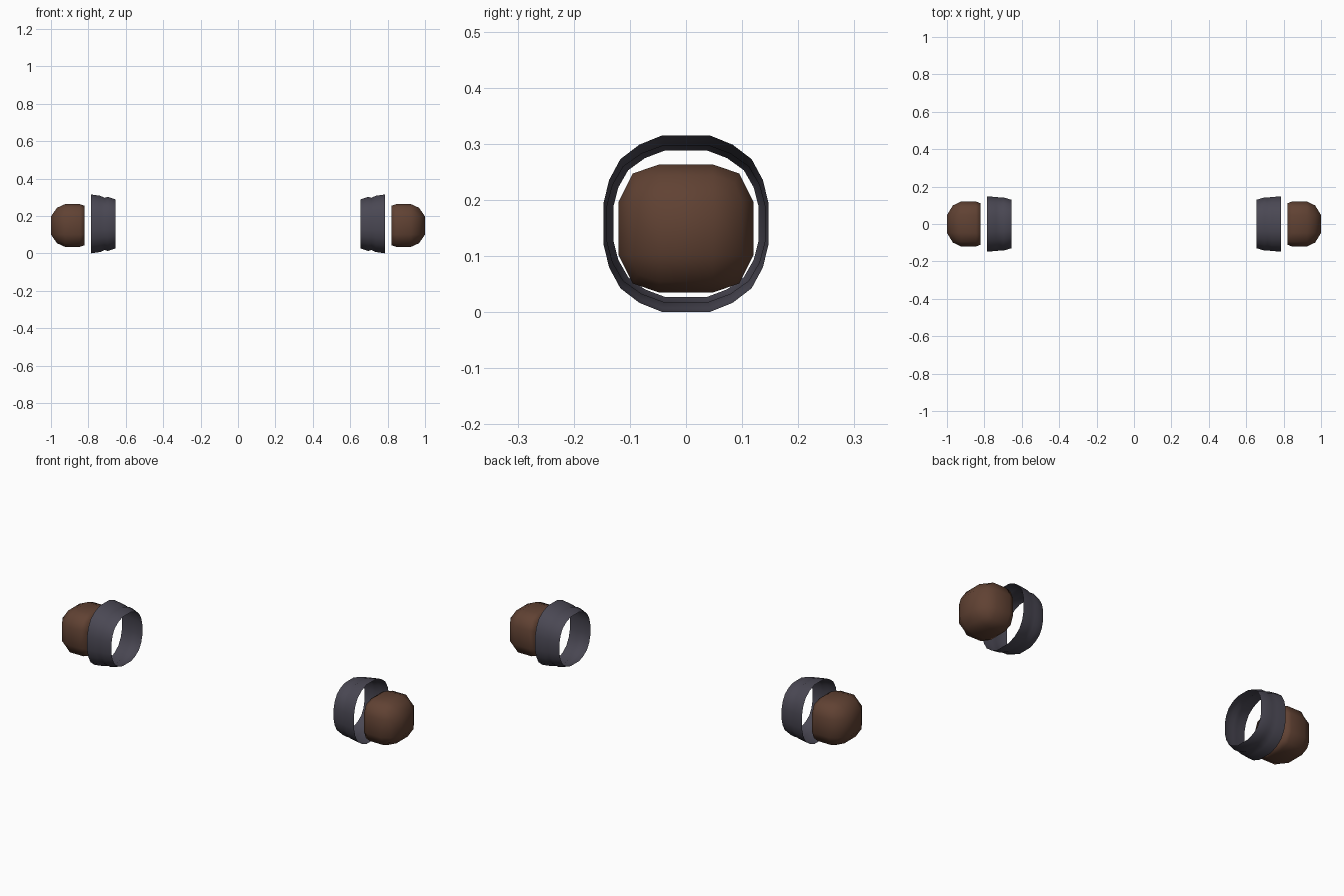
import bpy, bmesh
from mathutils import Vector

if "Cube" in bpy.data.objects:
    bpy.data.objects.remove(bpy.data.objects["Cube"])


def material(name, rgb):
    m = bpy.data.materials.new(name)
    m.diffuse_color = (*rgb, 1)
    m.use_nodes = True
    m.node_tree.nodes["Principled BSDF"].inputs["Base Color"].default_value = m.diffuse_color
    return m


def finish(name, bm, mat):
    bmesh.ops.recalc_face_normals(bm, faces=bm.faces)
    me = bpy.data.meshes.new(name)
    bm.to_mesh(me)
    bm.free()
    me.materials.append(mat)
    ob = bpy.data.objects.new(name, me)
    bpy.context.collection.objects.link(ob)
    for p in me.polygons:
        p.use_smooth = True
    # matching part on the other side
    mod = ob.modifiers.new("Mirror", "MIRROR")
    mod.use_mirror_merge = False
    return ob


brown = material("brown", (0.118, 0.054, 0.033))
slate = material("dark slate", (0.068, 0.064, 0.087))

# Hands: three-by-three cube with pulled-in edges and corners
bm = bmesh.new()
bmesh.ops.create_cube(bm, size=2)
bmesh.ops.subdivide_edges(bm, edges=bm.edges[:], cuts=2, use_grid_fill=True)
for v in bm.verts:
    sign = [1 if c > 0 else -1 for c in v.co]
    ext = [abs(c) > 0.9 for c in v.co]
    n = sum(ext)
    inner = ext[0] and sign[0] < 0
    if ext[0]:
        x = 0.82 if inner else (1.0, 0.968, 0.95)[n - 1]
    else:
        x = 0.925 if sign[0] > 0 else 0.845
    ry = rz = (1.0, 0.83, 0.72)[n - 1]
    if not ext[0] and n == 2:
        ry, rz = 0.79, 0.86
    if inner:
        ry = rz = (1.0, 0.92, 0.78)[n - 1]
    y = sign[1] * 0.12 * (ry if ext[1] else 0.4)
    z = sign[2] * 0.114 * (rz if ext[2] else 0.42)
    v.co = Vector((x, y, 0.149 + z))
finish("hand", bm, brown)

# Cuffs: open flared sleeve ends, a rounded section swept along x
quarter = [(0.147, 0.037), (0.137, 0.078), (0.117, 0.115),
           (0.083, 0.141), (0.042, 0.1575)]
half = quarter + [(-y, z) for y, z in reversed(quarter)]
section = half + [(-y, -z) for y, z in half]
profile = [(0.787, 1.0, 1.0), (0.737, 0.985, 0.955), (0.713, 0.955, 0.885),
           (0.697, 0.965, 0.92), (0.655, 0.88, 0.83)]
bm = bmesh.new()
rings = [[bm.verts.new((x, y * sy, 0.1575 + z * sz)) for y, z in section]
         for x, sy, sz in profile]
count = len(section)
for a, b in zip(rings, rings[1:]):
    for i in range(count):
        j = (i + 1) % count
        bm.faces.new((a[i], a[j], b[j], b[i]))
finish("cuff", bm, slate)
